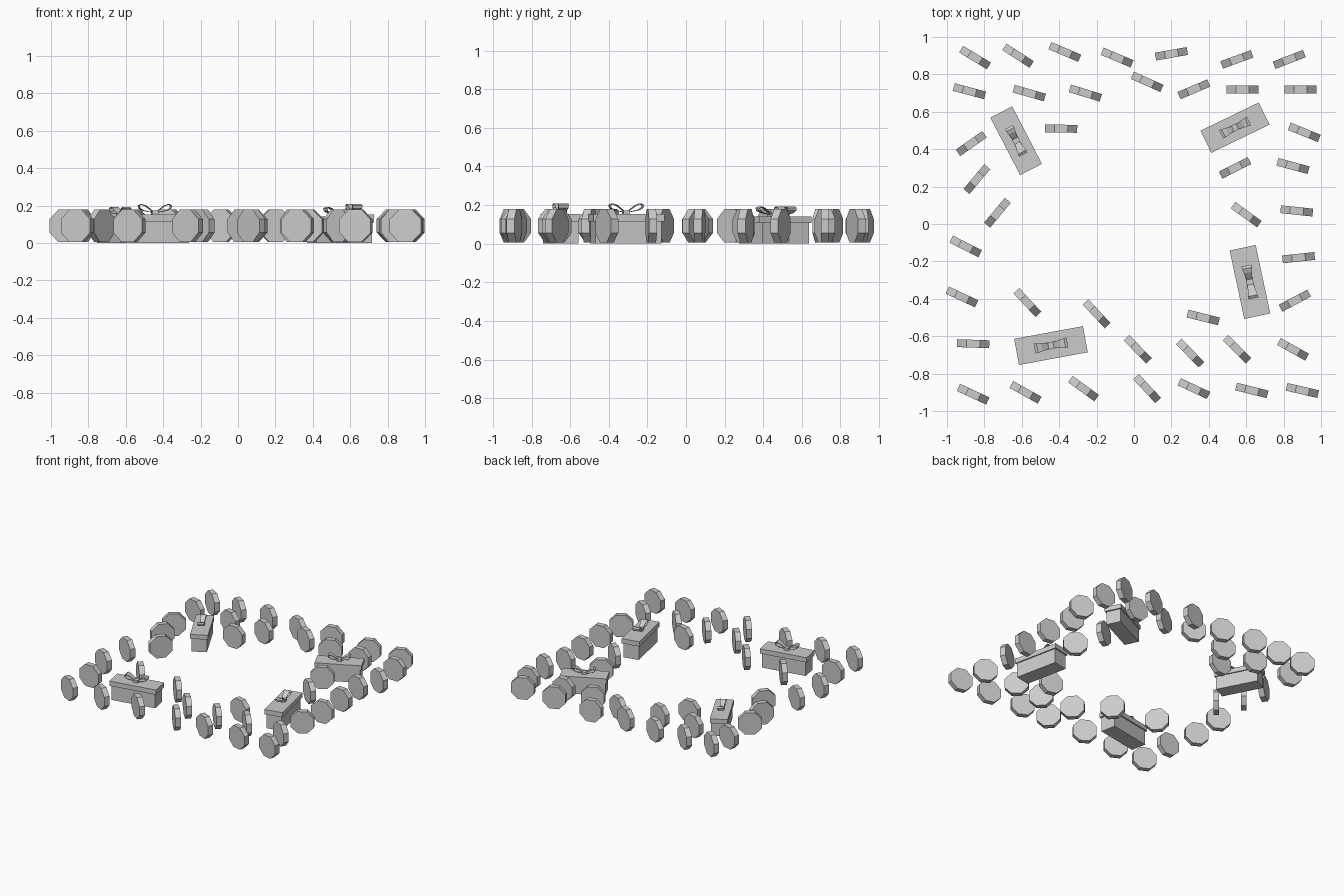
import bpy
import bmesh
from math import radians, pi, cos, sin
from mathutils import Matrix, Vector

default_cube = bpy.data.objects.get("Cube")
if default_cube:
    bpy.data.objects.remove(default_cube, do_unlink=True)

# One plain grey for everything
grey = bpy.data.materials.new("light grey")
grey.use_nodes = True
grey.diffuse_color = (0.6, 0.6, 0.6, 1)
grey.node_tree.nodes["Principled BSDF"].inputs["Base Color"].default_value = (0.6, 0.6, 0.6, 1)


def finish_mesh(bm, name):
    bmesh.ops.recalc_face_normals(bm, faces=bm.faces)
    mesh = bpy.data.meshes.new(name)
    bm.to_mesh(mesh)
    bm.free()
    mesh.materials.append(grey)
    return mesh


def place(mesh, name, x, y, angle, z=0, size=1):
    obj = bpy.data.objects.new(name, mesh)
    bpy.context.collection.objects.link(obj)
    obj.location = (x, y, z)
    obj.rotation_euler.z = radians(angle)
    obj.scale = (size, size, size)
    return obj


def add_box(bm, centre, size):
    matrix = Matrix.Translation(centre) @ Matrix.Diagonal((*size, 1))
    return bmesh.ops.create_cube(bm, size=1, matrix=matrix)["verts"]


def box_mesh(name, centre, size):
    bm = bmesh.new()
    add_box(bm, centre, size)
    return finish_mesh(bm, name)


def coin_mesh():
    # Upright octagonal disc resting on a flat side
    bm = bmesh.new()
    radius = 0.0865 / cos(pi / 8)
    turn = Matrix.Rotation(pi / 2, 4, "X") @ Matrix.Rotation(pi / 8, 4, "Z")
    bmesh.ops.create_cone(bm, cap_ends=True, segments=8, radius1=radius,
                          radius2=radius, depth=0.042, matrix=turn)
    bmesh.ops.rotate(bm, verts=bm.verts, matrix=Matrix.Identity(3))
    # Keep a flat side exactly at the bottom
    lowest = sorted(v.co.z for v in bm.verts)[:4]
    if lowest[-1] - lowest[0] > 0.01:
        bmesh.ops.rotate(bm, verts=bm.verts, matrix=Matrix.Rotation(pi / 8, 3, "Y"))
    return finish_mesh(bm, "coin")


def bow_mesh():
    # Two teardrop ribbon loops that flare outwards, tied by a knot
    bm = bmesh.new()
    steps = 10
    tilt = radians(24)
    for side in (-1, 1):
        rows = []
        for i in range(steps + 1):
            t = 2 * pi * i / steps
            along = 0.048 * (1 - cos(t))
            across = 0.014 * sin(t) * (1 - cos(t)) * 0.8
            x = along * cos(tilt) - across * sin(tilt)
            z = 0.161 + along * sin(tilt) + across * cos(tilt)
            half = 0.013 + 0.15 * along
            rows.append([bm.verts.new((side * x, s * half, z)) for s in (-1, 1)])
        for a, b in zip(rows, rows[1:]):
            bm.faces.new((a[0], a[1], b[1], b[0]))
    add_box(bm, Vector((0, 0, 0.162)), (0.032, 0.036, 0.02))
    return finish_mesh(bm, "bow")


# Coin ring: x, y in hundredths and heading in degrees
coins = [
    (-85, 89, -31), (-62, 90, -33), (-37, 92, -23), (-9, 89, -23),
    (20, 91, 10), (55, 88, 20), (83, 88, 21), (-88, 71, -15),
    (-56, 70, -16), (-26, 70, -17), (7, 76, -24), (32, 72, 23),
    (58, 72, 0), (89, 72, 0), (-39, 51, -1), (-87, 43, 35),
    (-84, 24, 50), (-73, 6, 50), (91, 49, -22), (85, 31, -15),
    (54, 30, 27), (60, 5, -36), (87, 7, -6), (88, -18, 6),
    (86, -41, 28), (-90, -12, -27), (-92, -39, -25), (-57, -42, -47),
    (-86, -64, -2), (-20, -48, -47), (2, -67, -46), (30, -69, -46),
    (55, -67, -45), (37, -50, -14), (85, -67, -29), (-86, -91, -25),
    (-58, -90, -29), (-27, -88, -36), (7, -88, -47), (32, -88, -25),
    (63, -89, -14), (90, -89, -13),
]
coin = coin_mesh()
for number, (x, y, angle) in enumerate(coins, 1):
    place(coin, f"coin_{number}", x / 100, y / 100, angle, z=0.092)

# Gift boxes: body, overhanging lid, front and back tabs, ribbon bow
body = box_mesh("gift_body", (0, 0, 0.06), (0.35, 0.122, 0.12))
lid = box_mesh("gift_lid", (0, 0, 0.134), (0.374, 0.142, 0.038))
bow = bow_mesh()
gifts = [(-0.63, 0.445, -62.6, 0.925), (0.54, 0.515, 25.8, 0.925),
         (0.62, -0.31, -78, 1), (-0.444, -0.65, 10.5, 1)]
for number, (x, y, angle, size) in enumerate(gifts, 1):
    for mesh in (body, lid, bow):
        part = place(mesh, f"{mesh.name}_{number}", x, y, angle, size=size)
        if mesh is bow:
            ribbon = part.modifiers.new("ribbon thickness", "SOLIDIFY")
            ribbon.thickness = 0.003
            ribbon.offset = 0
